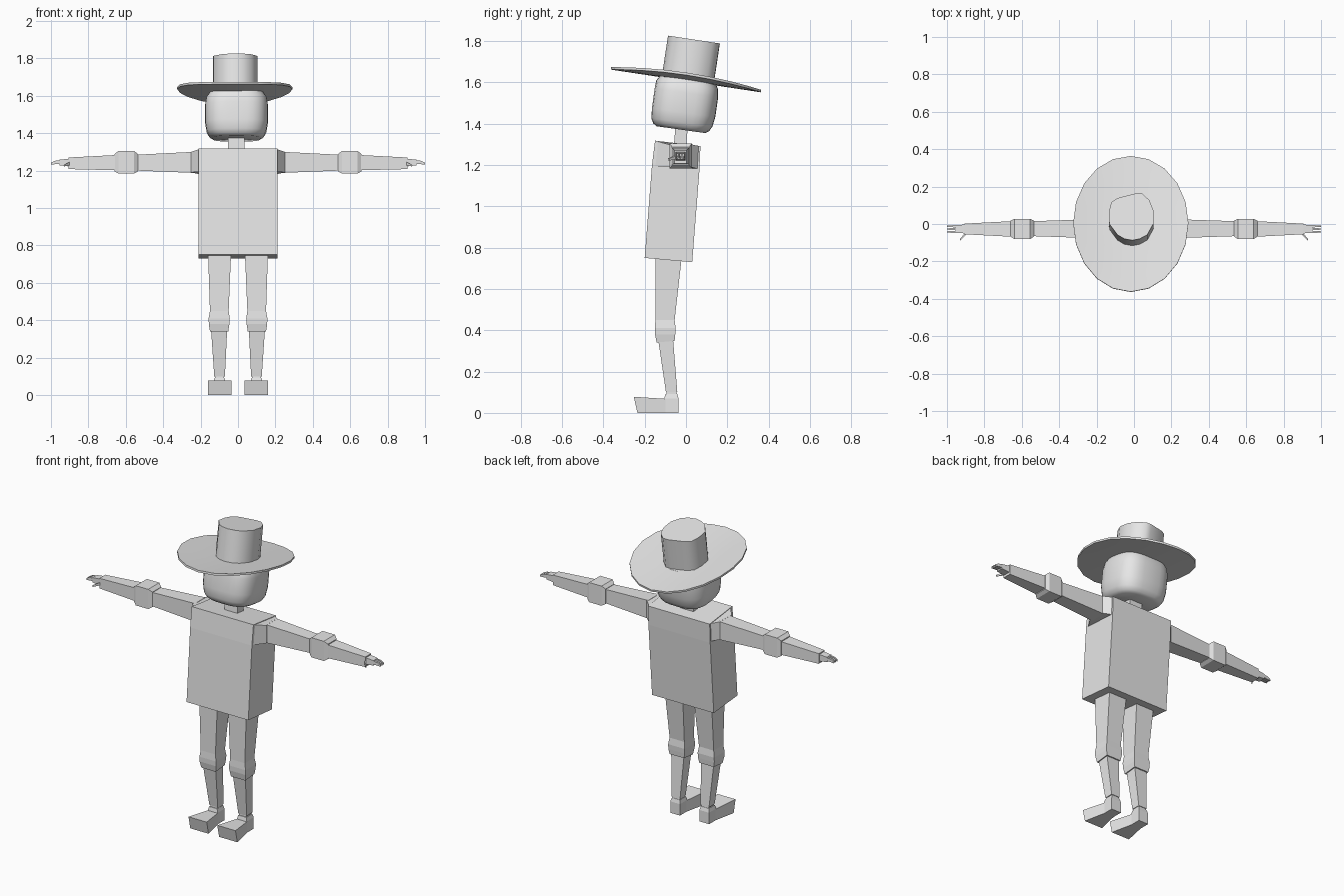
import bpy, bmesh, math
from mathutils import Matrix, Vector

if "Cube" in bpy.data.objects:
    bpy.data.objects.remove(bpy.data.objects["Cube"], do_unlink=True)

grey = bpy.data.materials.new("plain_grey")
grey.use_nodes = True
grey.diffuse_color = (0.8, 0.8, 0.8, 1)
grey.node_tree.nodes["Principled BSDF"].inputs["Base Color"].default_value = (0.8, 0.8, 0.8, 1)


def loft(name, rings, smooth=None, matrix=None):
    """Skin a stack of closed rings and cap both ends."""
    bm = bmesh.new()
    loops = [[bm.verts.new(p) for p in ring] for ring in rings]
    for low, high in zip(loops, loops[1:]):
        n = len(low)
        for i in range(n):
            j = (i + 1) % n
            bm.faces.new((low[i], low[j], high[j], high[i]))
    bm.faces.new(loops[0][::-1])
    bm.faces.new(loops[-1])
    bmesh.ops.recalc_face_normals(bm, faces=bm.faces)
    if matrix:
        bm.transform(matrix)
    mesh = bpy.data.meshes.new(name)
    bm.to_mesh(mesh)
    bm.free()
    mesh.materials.append(grey)
    obj = bpy.data.objects.new(name, mesh)
    bpy.context.collection.objects.link(obj)
    if smooth:
        bpy.ops.object.select_all(action="DESELECT")
        obj.select_set(True)
        bpy.context.view_layer.objects.active = obj
        bpy.ops.object.shade_smooth_by_angle(angle=math.radians(smooth))
    return obj


def upright(z, x0, x1, y0, y1, tilt=0.0):
    """Rectangle across z, falling towards the back by tilt."""
    mid = (y0 + y1) / 2
    return [(x, y, z - tilt * (y - mid))
            for x, y in ((x0, y0), (x1, y0), (x1, y1), (x0, y1))]


def sideways(x, y0, y1, z0, z1):
    """Rectangle across x."""
    return [(x, y0, z0), (x, y1, z0), (x, y1, z1), (x, y0, z1)]


def pair(name, rings):
    """Build a part on both sides."""
    for side, s in (("left", 1), ("right", -1)):
        loft(f"{side}_{name}", [[(s * x, y, z) for x, y, z in r] for r in rings])


# Torso and neck
loft("torso", [upright(0.74, -0.21, 0.21, -0.2, 0.03, 0.09),
               upright(1.185, -0.21, 0.21, -0.165, 0.065, 0.09),
               upright(1.305, -0.21, 0.21, -0.15, 0.07, 0.12)])
loft("neck", [upright(1.28, -0.053, 0.035, -0.06, 0.0),
              upright(1.4, -0.053, 0.035, -0.05, 0.01)])

# Arms: flared shoulder, upper arm, elbow, forearm
pair("shoulder", [[(0.2, -0.164, 1.195), (0.2, 0.064, 1.18),
                   (0.2, 0.07, 1.29), (0.2, -0.15, 1.317)],
                  sideways(0.25, -0.085, 0.025, 1.19, 1.3)])
pair("upper_arm", [sideways(0.24, -0.075, 0.025, 1.188, 1.3),
                   sideways(0.54, -0.065, 0.015, 1.2, 1.285)])
pair("elbow", [sideways(0.535, -0.067, 0.017, 1.197, 1.288),
               sideways(0.555, -0.08, 0.028, 1.184, 1.305),
               sideways(0.64, -0.08, 0.028, 1.184, 1.305),
               sideways(0.66, -0.067, 0.017, 1.197, 1.288)])
pair("forearm", [sideways(0.655, -0.068, 0.015, 1.202, 1.283),
                 sideways(0.905, -0.055, 0.002, 1.208, 1.27)])

# Hands: palm, three fingers and a thumb
pair("palm", [sideways(0.9, -0.05, -0.003, 1.222, 1.264),
              sideways(0.955, -0.048, -0.006, 1.228, 1.258)])
for label, y in (("front", -0.042), ("middle", -0.027), ("back", -0.012)):
    pair(label + "_finger", [sideways(0.95, y - 0.006, y + 0.006, 1.236, 1.256),
                             sideways(0.98, y - 0.005, y + 0.005, 1.234, 1.252),
                             sideways(1.0, y - 0.003, y + 0.003, 1.232, 1.242)])
pair("thumb", [sideways(0.9, -0.058, -0.044, 1.228, 1.246),
               sideways(0.93, -0.088, -0.08, 1.222, 1.232)])

# Legs: thigh, knee, shin, ankle
pair("thigh", [upright(0.76, 0.037, 0.16, -0.148, -0.02),
               upright(0.45, 0.05, 0.15, -0.148, -0.055)])
pair("knee", [upright(0.45, 0.05, 0.15, -0.148, -0.055),
              upright(0.41, 0.044, 0.157, -0.151, -0.05),
              upright(0.38, 0.046, 0.156, -0.15, -0.052),
              upright(0.345, 0.052, 0.15, -0.142, -0.055, -0.1)])
pair("shin", [upright(0.35, 0.058, 0.144, -0.134, -0.062),
              upright(0.1, 0.07, 0.127, -0.097, -0.042)])
pair("ankle", [upright(0.105, 0.074, 0.122, -0.093, -0.046),
               upright(0.075, 0.074, 0.122, -0.097, -0.042)])

# Feet: narrow heel, toe flaring forward
pair("heel", [upright(0.0, 0.066, 0.132, -0.105, -0.036),
              upright(0.07, 0.066, 0.132, -0.105, -0.036),
              upright(0.092, 0.072, 0.126, -0.1, -0.042)])
pair("toe", [[(0.066, -0.1, 0), (0.132, -0.1, 0), (0.132, -0.1, 0.068), (0.066, -0.1, 0.068)],
             [(0.036, -0.235, 0), (0.16, -0.235, 0), (0.16, -0.253, 0.078), (0.036, -0.253, 0.078)]])


def tilted(x, y, z, degrees):
    return Matrix.Translation(Vector((x, y, z))) @ Matrix.Rotation(math.radians(-degrees), 4, "X")


# Head: rounded box with a flat face
def head_ring(z, size):
    ring = []
    for i in range(32):
        a = math.tau * i / 32
        c, s = math.cos(a), math.sin(a)
        x = math.copysign(abs(c) ** 0.68, c) * 0.168 * size
        y = math.copysign(abs(s) ** 0.68, s) * 0.157 * size
        ring.append((x, max(y, -0.153), z))
    return ring


loft("head", [head_ring(z, k) for z, k in
              ((-0.13, 0.76), (-0.118, 0.87), (-0.095, 0.95), (-0.045, 1.0),
               (0.05, 1.0), (0.09, 0.96), (0.118, 0.85))],
     smooth=35, matrix=tilted(-0.008, -0.007, 1.5, 8))


# Hat brim: thin oval, curling up at the sides
def brim_ring(k, z):
    pts = [(0.308 * k * math.cos(math.tau * i / 20), 0.367 * k * math.sin(math.tau * i / 20))
           for i in range(20)]
    return [(x, y, z + 0.3 * x * x) for x, y in pts]


hat = tilted(-0.017, 0, 1.613, 8.6)
loft("hat_brim", [brim_ring(k, -0.006) for k in (0.3, 0.55, 0.8, 1)]
     + [brim_ring(k, 0.006) for k in (1, 0.8, 0.55, 0.3)], smooth=40, matrix=hat)

# Hat crown: round, with a flattened back corner
outline = [(-0.107, 0.08), (-0.075, 0.102), (0.026, 0.128), (0.058, 0.126), (0.096, 0.091),
           (0.117, 0.038), (0.117, -0.037), (0.085, -0.096), (0.045, -0.118), (0.005, -0.126),
           (-0.038, -0.118), (-0.075, -0.096), (-0.118, -0.037), (-0.12, 0.027)]
loft("hat_crown", [[(x + 0.003, y + 0.008, z) for x, y in outline] for z in (0.0, 0.198)],
     smooth=42, matrix=hat)
